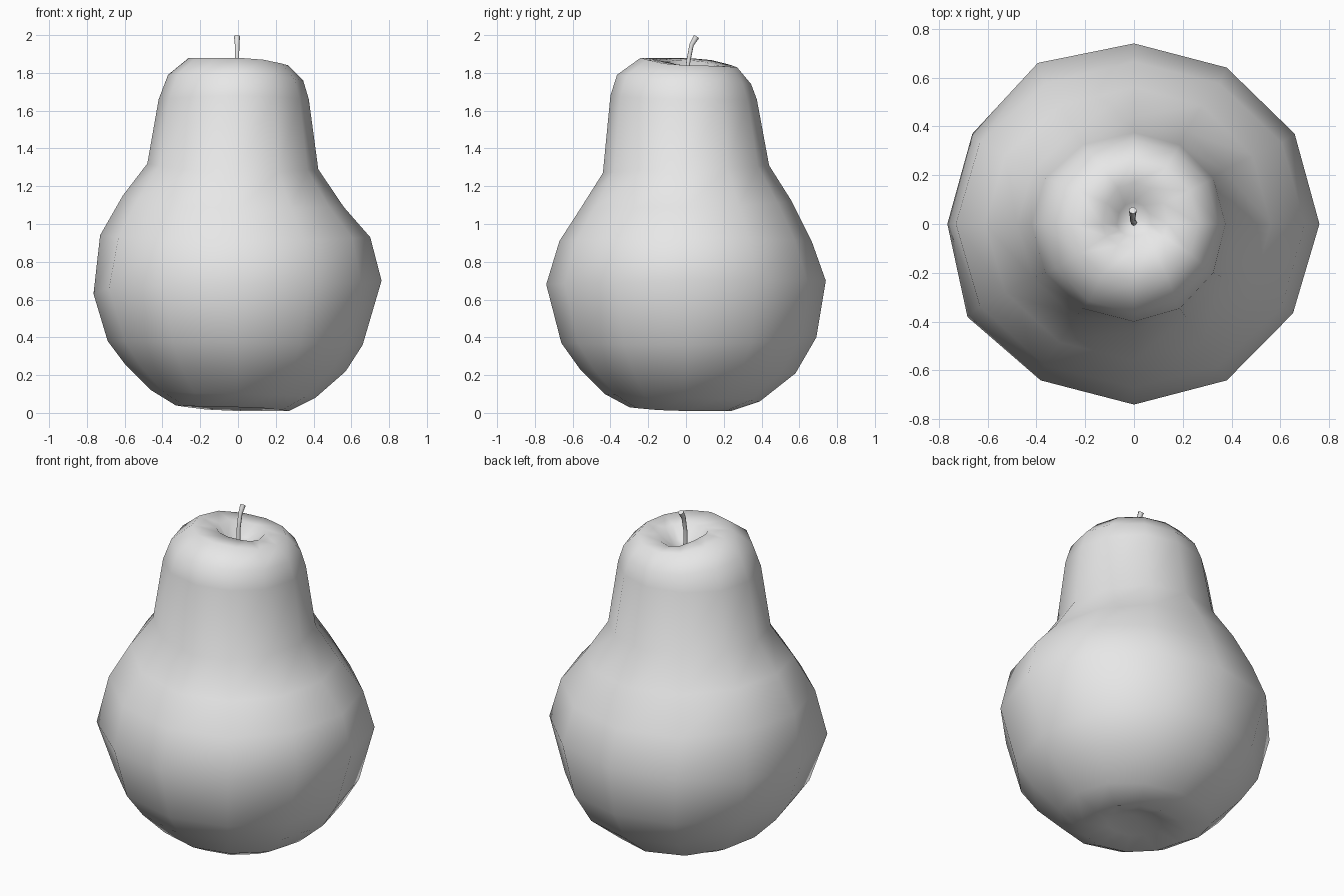
import bpy, bmesh, math
from mathutils import Vector

cube = bpy.data.objects.get("Cube")
if cube:
    bpy.data.objects.remove(cube)

# One plain grey for the whole fruit
grey = bpy.data.materials.new("pale_grey")
grey.use_nodes = True
grey.diffuse_color = (0.8, 0.8, 0.8, 1)
grey.node_tree.nodes["Principled BSDF"].inputs["Base Color"].default_value = grey.diffuse_color


def loft(name, rings, ends):
    """Skin a stack of point rings and close each end with a fan."""
    bm = bmesh.new()
    loops = [[bm.verts.new(p) for p in ring] for ring in rings]
    n = len(loops[0])
    for low, high in zip(loops, loops[1:]):
        for i in range(n):
            j = (i + 1) % n
            bm.faces.new((low[i], low[j], high[j], high[i]))
    for loop, point in zip((loops[0], loops[-1]), ends):
        tip = bm.verts.new(point)
        for i in range(n):
            bm.faces.new((loop[i], loop[(i + 1) % n], tip))
    bmesh.ops.recalc_face_normals(bm, faces=bm.faces)
    mesh = bpy.data.meshes.new(name)
    bm.to_mesh(mesh)
    bm.free()
    mesh.materials.append(grey)
    mesh.shade_smooth()
    obj = bpy.data.objects.new(name, mesh)
    bpy.context.collection.objects.link(obj)
    return obj


def uneven_ring(left, right, front, back, z_left, z_right, z_front, z_back, n=12):
    """Ring whose reach and height differ along each axis direction."""
    ring = []
    for i in range(n):
        a = math.tau * i / n
        c, s = math.cos(a), math.sin(a)
        rx, zx = (right, z_right) if c > 0 else (left, z_left)
        ry, zy = (back, z_back) if s > 0 else (front, z_front)
        ring.append(Vector((rx * c, ry * s, zx * c * c + zy * s * s)))
    return ring


# Fruit body: reach to -x, +x, -y, +y, then height at each of them
profile = [
    (.16, .15, .15, .15, .05, .04, .05, .04),
    (.33, .27, .30, .24, .04, .01, .03, .01),
    (.46, .41, .43, .39, .12, .08, .10, .06),
    (.60, .57, .56, .58, .26, .22, .23, .21),
    (.69, .66, .66, .69, .38, .36, .37, .40),
    (.765, .76, .74, .74, .63, .70, .68, .70),
    (.73, .70, .67, .665, .94, .93, .91, .91),
    (.61, .56, .56, .56, 1.15, 1.09, 1.08, 1.12),
    (.48, .425, .44, .44, 1.32, 1.29, 1.27, 1.31),
    (.42, .375, .40, .375, 1.66, 1.66, 1.68, 1.66),
    (.37, .345, .365, .345, 1.79, 1.76, 1.79, 1.74),
    (.26, .265, .24, .27, 1.88, 1.84, 1.88, 1.83),
    (.13, .14, .10, .17, 1.87, 1.84, 1.86, 1.83),
    (.07, .07, .05, .09, 1.79, 1.78, 1.79, 1.78),
]
rings = [uneven_ring(*row) for row in profile]
# Belly lumps on the -x side
rings[5][7] *= 1.03
rings[5][11] *= 0.99
rings[5][4] *= 1.03
loft("pear_body", rings, ((0, 0, .09), (0, .02, 1.76)))

# Bent stem
path = [(0, .005, 1.75, .013), (-.005, .012, 1.86, .011),
        (-.005, .03, 1.95, .012), (-.005, .056, 1.993, .016)]
stem = []
for x, y, z, r in path:
    lean = 0.6 * (z - 1.75) / 0.25
    stem.append([Vector((x + r * math.cos(a), y + r * math.sin(a) * math.cos(lean),
                         z - r * math.sin(a) * math.sin(lean)))
                 for a in (math.tau * i / 8 for i in range(8))])
ends = [sum(ring, Vector()) / 8 for ring in (stem[0], stem[-1])]
stem_obj = loft("stem", stem, ends)
stem_obj.data.set_sharp_from_angle(angle=math.radians(50))
